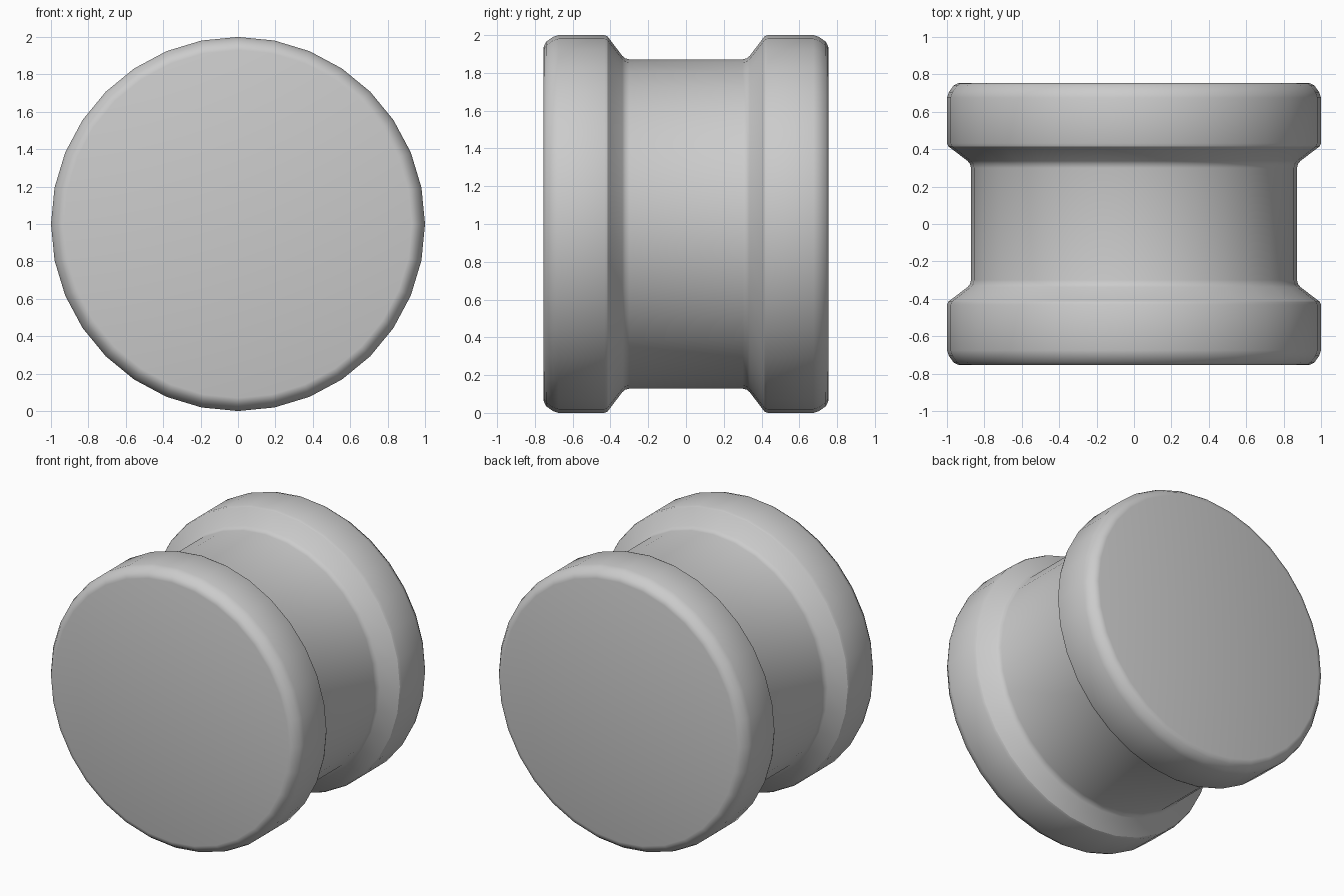
import bpy, bmesh, math

if "Cube" in bpy.data.objects:
    bpy.data.objects.remove(bpy.data.objects["Cube"])

SIDES = 32
# Half profile (radius, y) from the groove middle out to the end face
HALF = [(0.872, 0.30), (0.877, 0.322), (0.89, 0.337), (0.975, 0.402),
        (0.993, 0.415), (1.0, 0.432), (1.0, 0.675), (0.99, 0.705),
        (0.965, 0.74), (0.945, 0.751), (0.93, 0.755)]


def lathe_y(name, profile, centre_z):
    """Spin a profile round the y axis and cap both ends."""
    bm = bmesh.new()
    rings = []
    for r, y in profile:
        rings.append([bm.verts.new((r * math.sin(2 * math.pi * i / SIDES), y,
                                    centre_z + r * math.cos(2 * math.pi * i / SIDES)))
                      for i in range(SIDES)])
    for a, b in zip(rings, rings[1:]):
        for i in range(SIDES):
            j = (i + 1) % SIDES
            bm.faces.new((a[i], a[j], b[j], b[i]))
    bm.faces.new(rings[0])
    bm.faces.new(rings[-1])
    bmesh.ops.recalc_face_normals(bm, faces=bm.faces)
    mesh = bpy.data.meshes.new(name)
    bm.to_mesh(mesh)
    bm.free()
    obj = bpy.data.objects.new(name, mesh)
    bpy.context.collection.objects.link(obj)
    return obj


# Grooved roller: the half profile mirrored about y = 0
full = [(r, -y) for r, y in reversed(HALF)] + HALF
roller = lathe_y("grooved_roller", full, 1.0)
bpy.context.view_layer.objects.active = roller
roller.select_set(True)
bpy.ops.object.shade_smooth_by_angle(angle=math.radians(30))
